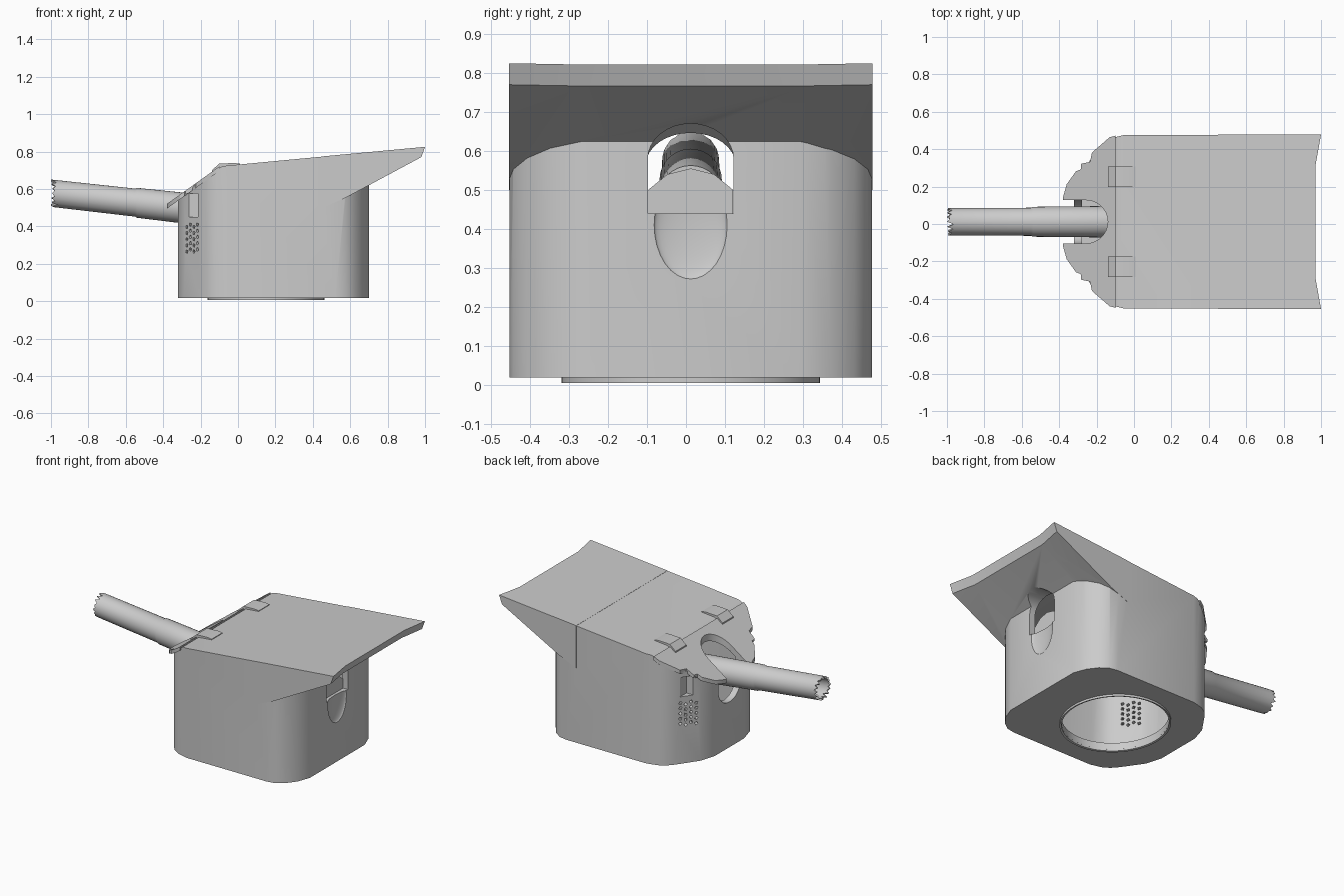
import bpy, bmesh, math, random
from mathutils import Vector, Matrix

if "Cube" in bpy.data.objects:
    bpy.data.objects.remove(bpy.data.objects["Cube"])

random.seed(4)
CY = 0.012
mat = bpy.data.materials.new("plain_grey")
mat.diffuse_color = (0.6, 0.6, 0.6, 1)
mat.use_nodes = True
mat.node_tree.nodes["Principled BSDF"].inputs["Base Color"].default_value = mat.diffuse_color


def finish(name, bm):
    bmesh.ops.recalc_face_normals(bm, faces=bm.faces[:])
    me = bpy.data.meshes.new(name)
    bm.to_mesh(me)
    bm.free()
    me.materials.append(mat)
    ob = bpy.data.objects.new(name, me)
    bpy.context.collection.objects.link(ob)
    return ob


def prism(pts, lo, hi, axis='z'):
    """Extrude a 2D outline along an axis."""
    bm = bmesh.new()
    put = {'z': lambda a, b, h: (a, b, h), 'y': lambda a, b, h: (a, h, b),
           'x': lambda a, b, h: (h, a, b)}[axis]
    f = bm.faces.new([bm.verts.new(put(a, b, lo)) for a, b in pts])
    ext = bmesh.ops.extrude_face_region(bm, geom=[f])
    vs = [g for g in ext['geom'] if isinstance(g, bmesh.types.BMVert)]
    bmesh.ops.translate(bm, verts=vs, vec=put(0, 0, hi - lo))
    return bm


def clip(bm, co, no):
    """Remove everything on the normal side of a plane and cap it."""
    r = bmesh.ops.bisect_plane(bm, geom=bm.verts[:] + bm.edges[:] + bm.faces[:],
                               plane_co=co, plane_no=no, clear_outer=True)
    edges = [g for g in r['geom_cut'] if isinstance(g, bmesh.types.BMEdge)]
    bmesh.ops.contextual_create(bm, geom=edges)


def boolean(target, cutter, op='DIFFERENCE'):
    m = target.modifiers.new("bool", 'BOOLEAN')
    m.operation, m.object, m.solver = op, cutter, 'EXACT'
    bpy.context.view_layer.objects.active = target
    bpy.ops.object.modifier_apply(modifier=m.name)
    bpy.data.objects.remove(cutter)


def arc(cx, cy, rx, ry, a0, a1, n=16):
    return [(cx + rx * math.cos(math.radians(a0 + (a1 - a0) * i / n)),
             cy + ry * math.sin(math.radians(a0 + (a1 - a0) * i / n))) for i in range(n + 1)]


def mirrored(half):
    return half + [(x, -y) for x, y in reversed(half)]


def roof(x):
    return 0.73 + 0.095 * x


def brow(x):
    return 0.52 + 0.714 * (x + 0.38)


def shell(scale, z0, drop):
    """Rounded housing outline, clipped by the roof and the sloping brow."""
    half = [(-.32, .15), (-.29, .25), (-.2, .38), (-.165, .42), (-.12, .447), (-.05, .465),
            (.52, .465), (.575, .455), (.625, .42), (.67, .36), (.70, .28)]
    pts = [(.2 + (x - .2) * scale, y * scale) for x, y in mirrored(half)]
    bm = prism(pts, z0, 1.0)
    clip(bm, (0, 0, roof(0) - drop), (-.095, 0, 1))
    clip(bm, (-.38, 0, .51 - drop), (-.714, 0, 1))
    return bm


# Housing with rear canopy
housing = finish("turret_housing", shell(1, 0.018, 0))
bm = prism([(.45, .5), (.57, .55), (.98, .77), (1.0, .825), (.45, roof(.45) + .001)],
           -.466, .466, 'y')
for s in (-.3, .3):
    bmesh.ops.bisect_plane(bm, geom=bm.verts[:] + bm.edges[:] + bm.faces[:],
                           plane_co=(0, s, 0), plane_no=(0, 1, 0))
for v in bm.verts:
    if v.co.x > .95 and abs(v.co.y) < .31:
        v.co.x -= .03
        v.co.z -= .003
boolean(housing, finish("canopy", bm), 'UNION')

# Sloping brow plate overhanging the front
outline = mirrored([(-.38, .13), (-.36, .2), (-.31, .27), (-.285, .28), (-.282, .31),
                    (-.235, .32), (-.225, .37), (-.13, .452), (-.10, .46)])
bm = prism(outline, -.025, 0)
for v in bm.verts:
    v.co.z += brow(v.co.x)
boolean(housing, finish("brow", bm), 'UNION')

# Hollow inside, floor hole, gun slot, rear doorway and the dish below it
boolean(housing, finish("cavity", shell(.92, .06, .035)))
boolean(housing, finish("floor_hole", prism(arc(.15, 0, .30, .32, 0, 360, 48)[:-1], -.2, .2)))
boolean(housing, finish("roof_slot", prism(
    [(-.6, -.115)] + arc(-.255, 0, .115, .115, -90, 90) + [(-.6, .115)], .43, 1)))
boolean(housing, finish("front_slot", prism(
    arc(0, .42, .115, .11, 180, 360) + [(.115, .6), (-.115, .6)], -.6, -.24, 'x')))
boolean(housing, finish("doorway", prism(
    [(-.11, .44), (.11, .44)] + arc(0, .58, .11, .09, 0, 180), .5, .95, 'x')))
bm = bmesh.new()
bmesh.ops.create_uvsphere(bm, u_segments=32, v_segments=16, radius=1,
                          matrix=Matrix.Translation((.703, 0, .41)) @
                          Matrix.Diagonal((.022, .095, .14, 1)))
boolean(housing, finish("dish", bm))

# Corner notches and perforated panels, both sides
for s in (-1, 1):
    ys = sorted((s * .29, s * .55))
    boolean(housing, finish("notch", prism(
        [(-.45, ys[0]), (-.215, ys[0]), (-.215, ys[1]), (-.45, ys[1])], .45, .575)))
    bm = bmesh.new()
    for i in range(4):
        for j in range(5):
            t = .18 + .21 * i
            p = Vector((-.29 + .09 * t, s * (.25 + .13 * t), .265 + .033 * j + .012 * (i % 2)))
            bmesh.ops.create_cube(bm, size=1, matrix=Matrix.Translation(p) @
                                  Matrix.Rotation(s * math.atan2(.13, .09), 4, 'Z') @
                                  Matrix.Rotation(random.uniform(0, 1.5), 4, 'Y') @
                                  Matrix.Diagonal((.016, .14, .016, 1)))
    boolean(housing, finish("perforations", bm))

parts = [housing]

# Roof brackets behind the brow
for s, side in ((-1, "right"), (1, "left")):
    parts.append(finish("roof_bracket_" + side, prism(
        [(-.14, .675), (.01, .70), (.01, .735), (-.02, .739), (-.10, .735), (-.14, .70)],
        s * .24 - .055, s * .24 + .055, 'y')))

# Curved sill inside the rear doorway
parts.append(finish("rear_sill", prism(
    [(-.109, .3), (.109, .3), (.109, .5), (.06, .54), (0, .555), (-.06, .54), (-.109, .5)],
    .50, .665, 'x')))

# Thin ring under the floor hole
bm = bmesh.new()
N = 64
loops = [[bm.verts.new((.15 + rx * math.cos(2 * math.pi * i / N),
                        ry * math.sin(2 * math.pi * i / N), z)) for i in range(N)]
         for rx, ry, z in ((.30, .32, .008), (.312, .332, .005), (.312, .332, .03), (.30, .32, .03))]
for a, b in zip(loops, loops[1:] + loops[:1]):
    for i in range(N):
        bm.faces.new((a[i], a[(i + 1) % N], b[(i + 1) % N], b[i]))
parts.append(finish("base_ring", bm))

# Stepped hollow barrel with a ragged muzzle
bm = bmesh.new()
N = 32
jag = [random.uniform(.012, .05) if i % 2 else random.uniform(0, .012) for i in range(N)]
rings = []
for x, r in ((-.12, .055), (-.12, .084), (-.54, .080), (-.55, .075), (-1, .073),
             (-1, .062), (-.6, .06)):
    ring = []
    for i in range(N):
        a = 2 * math.pi * i / N
        px = x + (jag[i] if x == -1 else 0)
        cz = .575 - .112 * (px + .98)
        ring.append(bm.verts.new((px, r * math.cos(a), cz + r * math.sin(a))))
    rings.append(ring)
for a, b in zip(rings, rings[1:] + rings[:1]):
    for i in range(N):
        bm.faces.new((a[i], a[(i + 1) % N], b[(i + 1) % N], b[i]))
parts.append(finish("gun_barrel", bm))

# Centre and smooth
bpy.ops.object.select_all(action='DESELECT')
for ob in parts:
    ob.location.y = CY
    ob.select_set(True)
bpy.context.view_layer.objects.active = housing
bpy.ops.object.shade_smooth_by_angle(angle=math.radians(32))
